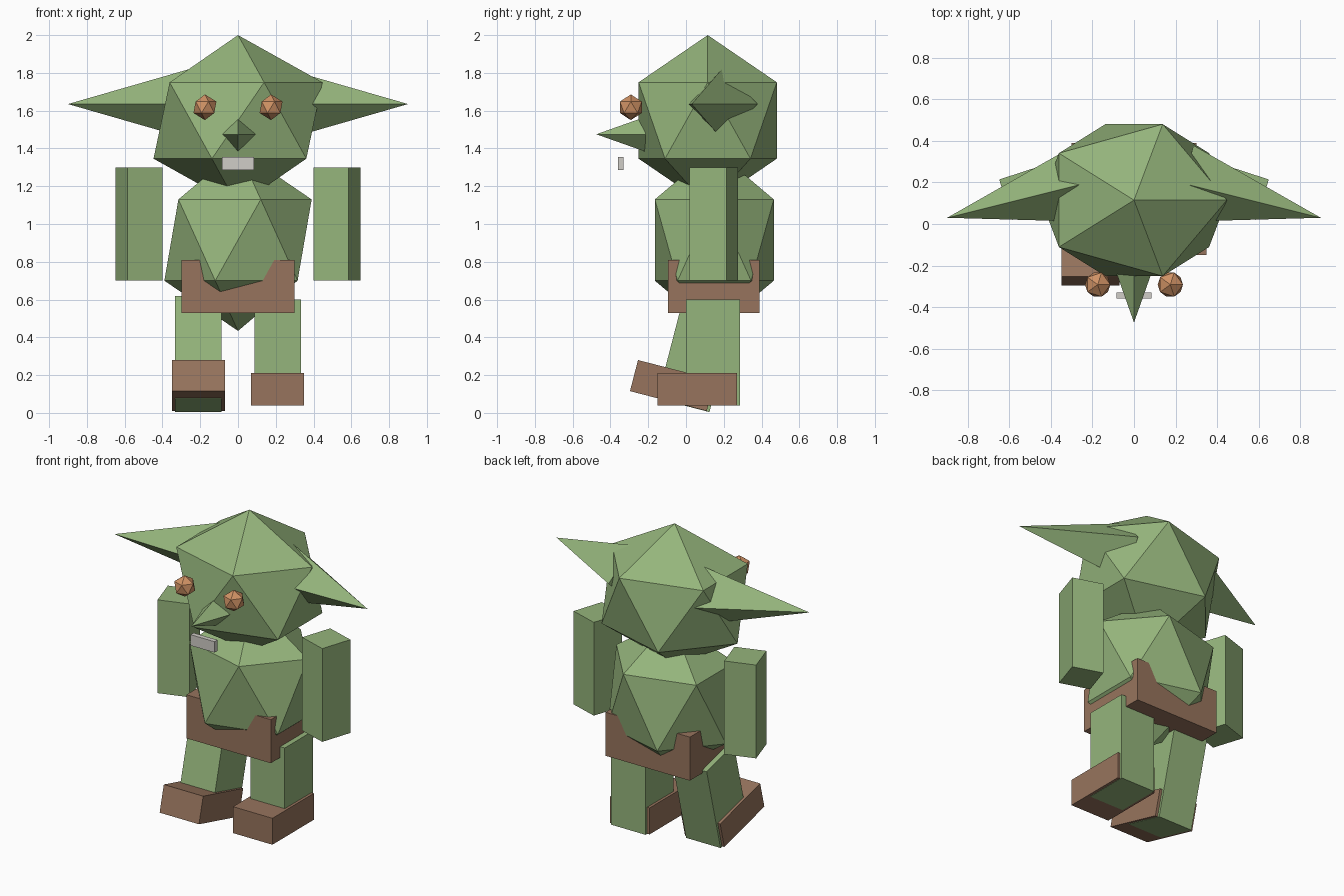
import bpy
from math import radians
from mathutils import Matrix, Vector

if "Cube" in bpy.data.objects:
    bpy.data.objects.remove(bpy.data.objects["Cube"], do_unlink=True)


def make_material(name, rgb):
    mat = bpy.data.materials.new(name)
    mat.use_nodes = True
    mat.diffuse_color = (*rgb, 1)
    bsdf = next(n for n in mat.node_tree.nodes if n.type == "BSDF_PRINCIPLED")
    bsdf.inputs["Base Color"].default_value = (*rgb, 1)
    return mat


green = make_material("green_skin", (0.30, 0.46, 0.20))
brown = make_material("brown_leather", (0.31, 0.175, 0.11))
orange = make_material("orange_eye", (0.63, 0.29, 0.13))
ivory = make_material("pale_tooth", (0.63, 0.61, 0.57))


def finish(name, mat):
    obj = bpy.context.object
    obj.name = name
    obj.data.materials.append(mat)
    return obj


def box(name, mat, center, size, turn=0):
    bpy.ops.mesh.primitive_cube_add(size=1, location=center, rotation=(0, 0, turn))
    obj = finish(name, mat)
    obj.scale = size
    return obj


def gem(name, mat, center, radii):
    bpy.ops.mesh.primitive_ico_sphere_add(subdivisions=1, radius=1, location=center)
    finish(name, mat).scale = radii


def spike(name, mat, tip, rotation, radius, depth):
    # Four-sided cone placed by its tip
    bpy.ops.mesh.primitive_cone_add(vertices=4, radius1=radius, radius2=0, depth=depth)
    obj = finish(name, mat)
    obj.rotation_euler = rotation
    axis = obj.rotation_euler.to_matrix() @ Vector((0, 0, 1))
    obj.location = Vector(tip) - axis * depth / 2


# Faceted head, torso and hip wrap
gem("head", green, (0, 0.115, 1.548), (0.5, 0.43, 0.452))
gem("torso", green, (0, 0.15, 0.915), (0.436, 0.37, 0.481))
box("hip_wrap", brown, (0, 0.147, 0.67), (0.6, 0.485, 0.28))

# Face
spike("nose", green, (0, -0.475, 1.475), (radians(90), 0, 0), 0.092, 0.26)
box("teeth", ivory, (0, -0.345, 1.32), (0.17, 0.03, 0.07))

# Transform swinging the right leg forward
swing = (Matrix.Translation((0, 0.11, 0.01)) @ Matrix.Rotation(radians(-14.5), 4, "X")
         @ Matrix.Translation((0, -0.27, -0.04)))

# Paired parts
for side, s in (("left", 1), ("right", -1)):
    gem(f"{side}_eye", orange, (s * 0.175, -0.292, 1.618), (0.068,) * 3)
    spike(f"{side}_ear", green, (s * 0.9, 0.03, 1.635),
          (0, s * radians(90), s * radians(-14)), 0.19, 0.68)
    box(f"{side}_arm", green, (s * 0.525, 0.147, 1.0), (0.195, 0.205, 0.6), s * radians(-18))
    leg = box(f"{side}_leg", green, (s * 0.21, 0.1425, 0.319), (0.245, 0.285, 0.562))
    foot = box(f"{side}_foot", brown, (s * 0.21, 0.06, 0.125), (0.28, 0.42, 0.17))
    if s < 0:
        bpy.context.view_layer.update()
        for part in (leg, foot):
            part.matrix_world = swing @ part.matrix_world
